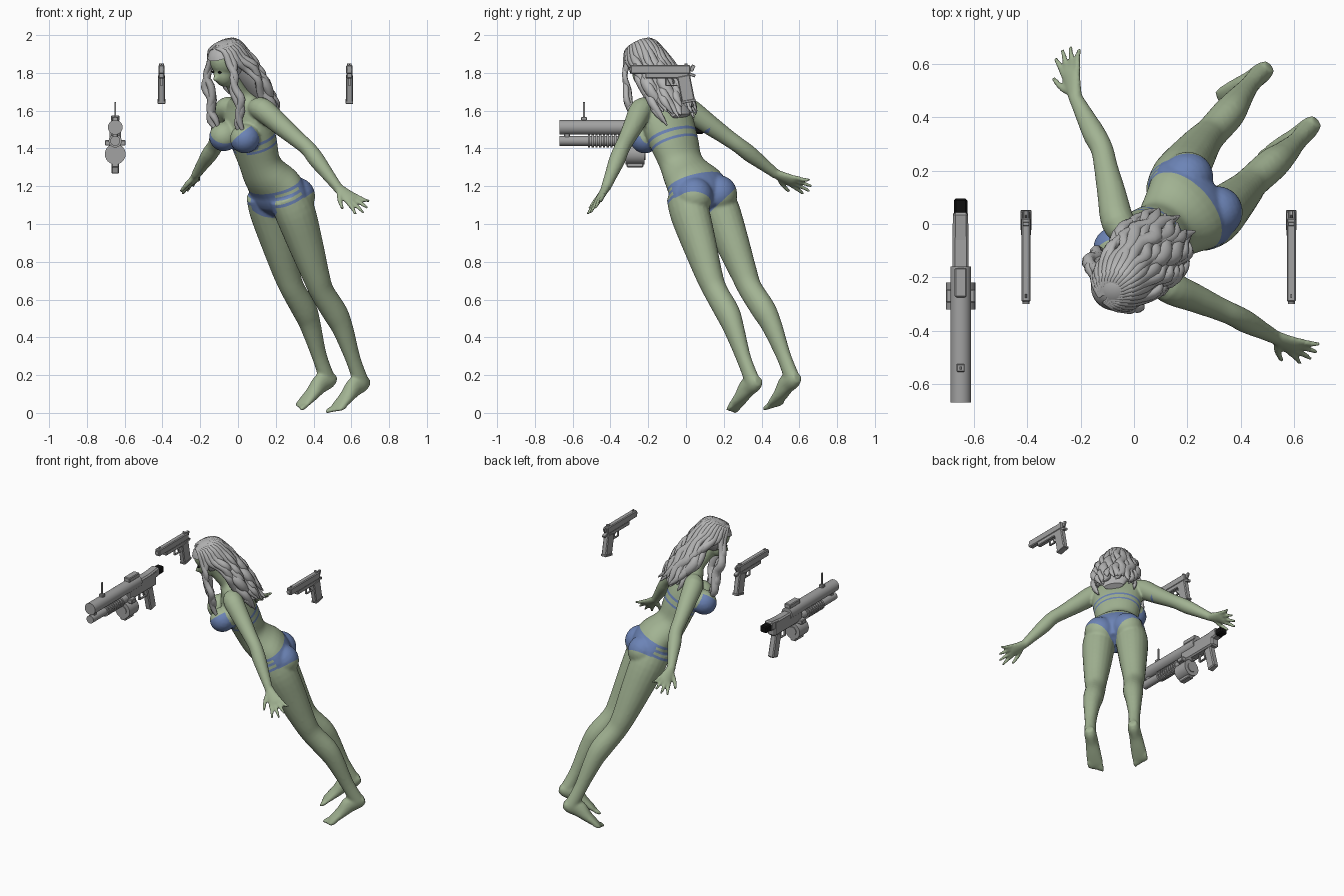
import bpy, bmesh, math, random
from mathutils import Vector, Matrix

random.seed(4)
if "Cube" in bpy.data.objects:
    bpy.data.objects.remove(bpy.data.objects["Cube"])


def material(name, rgb):
    m = bpy.data.materials.new(name)
    m.use_nodes = True
    m.diffuse_color = (*rgb, 1)
    m.node_tree.nodes["Principled BSDF"].inputs["Base Color"].default_value = (*rgb, 1)
    return m


skin = material("green skin", (.36, .45, .29))
cloth = material("blue cloth", (.15, .23, .47))
hair = material("grey hair", (.46, .46, .46))
steel = material("grey steel", (.36, .36, .36))
black = material("black rubber", (.005, .005, .005))

# Leaning body frame: x = figure's left, -y = its front, z = up its spine
up = Vector((-.33, -.36, .87)).normalized()
left = Vector((.62, -.78, 0))
left = (left - up * left.dot(up)).normalized()
fwd = left.cross(up)
frame = Matrix((left, -fwd, up)).transposed().to_4x4()
frame.translation = (.2, .06, 1.18)
to_local = frame.inverted()


def finish(name, bm, mat, matrix=None, angle=60):
    bmesh.ops.recalc_face_normals(bm, faces=bm.faces)
    me = bpy.data.meshes.new(name)
    bm.to_mesh(me)
    bm.free()
    ob = bpy.data.objects.new(name, me)
    bpy.context.collection.objects.link(ob)
    me.materials.append(mat)
    if matrix:
        ob.matrix_world = matrix
    bpy.ops.object.select_all(action='DESELECT')
    ob.select_set(True)
    bpy.context.view_layer.objects.active = ob
    bpy.ops.object.shade_smooth_by_angle(angle=math.radians(angle))
    return ob


def tube(bm, stations, ref=(1, 0, 0), sides=20, steps=4):
    """Loft through (x, y, z, width radius, depth radius) stations."""
    st = [Vector(s) for s in stations]
    path = []
    for i in range(len(st) - 1):
        p0, p1, p2, p3 = st[max(i - 1, 0)], st[i], st[i + 1], st[min(i + 2, len(st) - 1)]
        for k in range(steps):
            t = k / steps
            path.append(p1 + (p2 - p0) * .5 * t + (p0 * 2 - p1 * 5 + p2 * 4 - p3) * .5 * t * t
                        + (p1 * 3 - p0 - p2 * 3 + p3) * .5 * t ** 3)
    path.append(st[-1])
    rings = []
    for i, p in enumerate(path):
        tan = (path[min(i + 1, len(path) - 1)] - path[max(i - 1, 0)]).to_3d().normalized()
        a = Vector(ref)
        a = (a - tan * a.dot(tan)).normalized()
        b = tan.cross(a)
        rings.append([bm.verts.new(p.to_3d() + a * p[3] * math.cos(j * math.tau / sides)
                                   + b * p[4] * math.sin(j * math.tau / sides)) for j in range(sides)])
    for r, q in zip(rings, rings[1:]):
        for j in range(sides):
            bm.faces.new((r[j], r[j - 1], q[j - 1], q[j]))
    bm.faces.new(rings[0])
    bm.faces.new(rings[-1][::-1])


def ball(bm, loc, radii, seg=24):
    m = Matrix.Translation(loc) @ Matrix.Diagonal((*radii, 1))
    return bmesh.ops.create_uvsphere(bm, u_segments=seg, v_segments=seg // 2, radius=1, matrix=m)["verts"]


# Torso, neck and head
bm = bmesh.new()
tube(bm, [(0, .01, -.12, .1, .07), (0, .01, -.05, .185, .115), (0, .01, .03, .18, .12),
          (0, -.02, .12, .145, .108), (0, -.03, .2, .127, .098), (0, -.02, .3, .142, .105),
          (0, -.01, .4, .155, .105), (0, .005, .48, .155, .085), (0, .01, .54, .11, .062),
          (0, .01, .58, .055, .05), (0, 0, .64, .047, .047), (0, -.01, .73, .05, .05)], sides=32)
ball(bm, (0, .005, .8), (.078, .096, .092))
ball(bm, (0, -.05, .735), (.05, .052, .062))
ball(bm, (0, -.105, .745), (.012, .016, .016))
for s in (-1, 1):
    ball(bm, (s * .085, -.125, .4), (.078, .082, .078))
    ball(bm, (s * .085, .055, -.05), (.098, .1, .1))
    # Leg and foot
    tube(bm, [(s * .09, 0, -.01, .095, .11), (s * .105, -.005, -.12, .1, .112), (s * .113, -.02, -.3, .087, .095),
              (s * .12, -.035, -.48, .07, .074), (s * .12, -.035, -.58, .062, .066), (s * .125, -.008, -.72, .062, .068),
              (s * .132, -.003, -.82, .052, .058), (s * .138, -.015, -1.0, .036, .042), (s * .138, -.02, -1.14, .038, .045)])
    tube(bm, [(s * .136, .025, -1.15, .025, .025), (s * .136, -.01, -1.145, .037, .045), (s * .137, -.07, -1.135, .039, .052),
              (s * .139, -.14, -1.155, .045, .035), (s * .14, -.21, -1.17, .05, .021), (s * .14, -.235, -1.175, .046, .014)])
    for k in range(5):
        ball(bm, (s * (.104 + .019 * k), -.25 + .009 * k, -1.175), (.0125 - .0008 * k, .032, .014), 12)


# Arms and hands, placed in world space and brought into the body frame
def arm(shoulder, elbow, wrist, tip):
    sh, el, wr, tp = (to_local @ Vector(p) for p in (shoulder, elbow, wrist, tip))
    root = Vector((sh.x * .6, sh.y, sh.z))
    spots = ((root, .05), (sh, .062), (sh.lerp(el, .4), .054), (sh.lerp(el, .75), .045), (el, .042),
             (el.lerp(wr, .3), .043), (el.lerp(wr, .7), .033), (wr, .026))
    tube(bm, [(*p, r, r) for p, r in spots], ref=(0, 1, 0))
    run = tp - wr
    d = run.normalized()
    thumb = Vector((0, -1, 0))
    thumb = (thumb - d * thumb.dot(d)).normalized()
    at = lambda along, across: wr + run * along + thumb * across
    tube(bm, [(*at(-.05, 0), .026, .024), (*at(.2, 0), .034, .02), (*at(.45, 0), .043, .017),
              (*at(.56, 0), .038, .012)], ref=thumb)
    for k, reach in enumerate((.9, 1, .97, .84)):
        off = .033 - .022 * k
        tube(bm, [(*at(.45, off), .012, .012), (*at(.72, off * 1.4), .0115, .0115),
                  (*at(reach, off * 1.9), .008, .008)], ref=thumb, sides=10)
    tube(bm, [(*at(.12, .015), .016, .016), (*at(.3, .055), .014, .014), (*at(.55, .088), .009, .009)],
         ref=d, sides=10)


arm((.13, -.235, 1.615), (.37, -.34, 1.41), (.53, -.425, 1.2), (.68, -.495, 1.08))
arm((-.06, .005, 1.62), (-.12, .28, 1.425), (-.22, .475, 1.275), (-.255, .665, 1.195))

body = finish("body", bm, skin, frame)
fuse = body.modifiers.new("fuse", 'REMESH')
fuse.mode = 'VOXEL'
fuse.voxel_size = .008
soft = body.modifiers.new("soften", 'SMOOTH')
soft.iterations = 5
for m in ("fuse", "soften"):
    bpy.ops.object.modifier_apply(modifier=m)
body.data.materials.clear()
body.data.materials.append(skin)
body.data.materials.append(cloth)

# Swimsuit: cut its edges into the skin, then colour the faces inside
bands = ((.034, .05), (.003, .019), (-.03, -.014))
ribs = ((.292, .306), (.334, .35))
bm = bmesh.new()
bm.from_mesh(body.data)
cuts = [((0, 0, h), (0, 0, 1)) for pair in bands + ribs for h in pair]
for s in (-1, 1):
    cuts += [((0, 0, -.14), (-s * .85, 0, 1)), ((0, 0, -.14), (-s * .55, 0, 1)),
             ((s * .085, 0, .43), (-s * .7, 0, 1)), ((s * .1, 0, 0), (1, 0, 0))]
for co, no in cuts:
    bmesh.ops.bisect_plane(bm, geom=bm.verts[:] + bm.edges[:] + bm.faces[:], plane_co=co, plane_no=no)


def is_cloth(p):
    x, y, z = abs(p.x), p.y, p.z
    if x > .23:
        return False
    if z < .05:
        if y > .02:
            return z > -.14 + .55 * x
        if x > .1:
            return any(a < z < b for a, b in bands)
        return z > -.14 + .85 * x
    if y > -.12 and any(a < z < b for a, b in ribs):
        return True
    cup = (p - Vector((math.copysign(.085, p.x), -.125, .4))).length < .092
    return cup and y < -.085 and z - .43 + .7 * (.085 - x) < 0


for f in bm.faces:
    f.material_index = int(is_cloth(f.calc_center_median()))
    f.smooth = True
bm.to_mesh(body.data)
bm.free()

# Hair: cap, back volume and wavy locks
bm = bmesh.new()
cap = ball(bm, (0, .012, .798), (.1, .114, .102), 40)
bmesh.ops.delete(bm, geom=[v for v in cap if v.co.y < -.045 and v.co.z < .83], context='VERTS')
tube(bm, [(0, .05, .8, .09, .075), (0, .07, .7, .104, .07), (0, .09, .6, .112, .058),
          (0, .105, .5, .1, .045), (0, .11, .4, .06, .02)])
for k in range(21):
    a = math.radians(58 + 244 * k / 20)
    sx, cy = math.sin(a), -math.cos(a)
    front = cy < -.2
    end = .44 if front else .36 + random.uniform(0, .08)
    w = random.uniform(.016, .026)
    pts = [(.012 * sx, -.03 + .02 * cy, .893), (.07 * sx, .012 + .08 * cy, .872),
           (.1 * sx, .012 + .112 * cy, .8)]
    for j in range(1, 7):
        t = j / 6
        wave = .014 * math.sin(j * 2.1 + k * 1.7)
        y = -.05 - .1 * t if front else .04 + .085 * cy + .045 * t
        pts.append(((.108 + .02 * math.sin(t * 3)) * sx + wave, y + wave * .6, .8 + (end - .8) * t))
    size = [.006, .016, .02] + [w, w * 1.2, w * 1.3, w * 1.2, w, .004]
    tube(bm, [(*p, r, r * .75) for p, r in zip(pts, size)], ref=(-cy, sx, .01), sides=8, steps=3)
locks = finish("hair", bm, hair, frame)

# Eyes
bm = bmesh.new()
for s in (-1, 1):
    ball(bm, (s * .028, -.086, .775), (.012, .007, .007), 12)
eyes = finish("eyes", bm, black, frame)

# Rest the lowest toe on the ground
lift = -min((frame @ v.co).z for v in body.data.vertices)
for ob in (body, locks, eyes):
    ob.location.z += lift


def box(name, loc, size, mat=steel, tilt=0):
    bm = bmesh.new()
    bmesh.ops.create_cube(bm, size=1, matrix=Matrix.Diagonal((*size, 1)))
    bmesh.ops.bevel(bm, geom=bm.edges[:], offset=min(size) * .15, segments=1, affect='EDGES')
    return finish(name, bm, mat, Matrix.Translation(loc) @ Matrix.Rotation(math.radians(tilt), 4, 'X'), 30)


def rod(name, x, z, y0, y1, r, mat=steel, axis='X'):
    """Cylinder along y, or across x when axis is 'Y'."""
    bm = bmesh.new()
    bmesh.ops.create_cone(bm, cap_ends=True, segments=24, radius1=r, radius2=r, depth=y1 - y0)
    turn = Matrix.Rotation(math.pi / 2, 4, axis)
    return finish(name, bm, mat, Matrix.Translation((x, (y0 + y1) / 2, z)) @ turn, 30)


# Pair of pistols
for side, x in (("right", -.405), ("left", .59)):
    n = side + "_pistol_"
    box(n + "slide", (x, -.135, 1.818), (.034, .315, .046))
    box(n + "frame", (x, -.1, 1.785), (.03, .23, .03))
    rod(n + "muzzle", x, 1.818, -.3, -.28, .013)
    box(n + "grip", (x, .0, 1.715), (.036, .07, .145), tilt=11)
    box(n + "grip_base", (x, .014, 1.65), (.04, .075, .014), tilt=11)
    box(n + "beavertail", (x, .03, 1.79), (.024, .04, .016), tilt=-20)
    box(n + "hammer", (x, .034, 1.825), (.012, .02, .035), tilt=-25)
    box(n + "front_sight", (x, -.27, 1.845), (.006, .016, .01))
    box(n + "rear_sight", (x, .0, 1.845), (.024, .014, .01))
    box(n + "guard_bottom", (x, -.075, 1.733), (.012, .06, .007))
    box(n + "guard_front", (x, -.108, 1.755), (.012, .007, .045))
    box(n + "trigger", (x, -.07, 1.758), (.008, .008, .035), tilt=12)

# Launcher
x = -.65
rod("launcher_barrel", x, 1.512, -.67, -.16, .039)
rod("launcher_lower_tube", x, 1.44, -.67, -.2, .026)
for k in range(9):
    y = -.52 + .02 * k
    rod("launcher_pump_rib", x, 1.44, y, y + .012, .035)
box("launcher_barrel_bracket", (x, -.63, 1.475), (.03, .03, .06))
box("launcher_receiver", (x, -.14, 1.475), (.06, .3, .1))
box("launcher_stock", (x, -.01, 1.5), (.056, .11, .06), tilt=6)
box("launcher_butt_pad", (x, .06, 1.5), (.05, .07, .045), black)
box("launcher_rear_sight", (x, -.22, 1.56), (.045, .11, .03))
box("launcher_front_sight_base", (x, -.54, 1.557), (.03, .03, .02))
box("launcher_front_sight", (x, -.54, 1.6), (.01, .012, .09))
rod("launcher_drum", x, 1.37, -.32, -.22, .055)
rod("launcher_drum_pin", x, 1.37, -.325, -.215, .03)
box("launcher_drum_mount", (x, -.27, 1.43), (.11, .05, .03))
box("launcher_foregrip", (x, -.27, 1.315), (.04, .09, .03))
box("launcher_grip", (x, -.03, 1.35), (.042, .06, .16), tilt=14)
box("launcher_guard_bottom", (x, -.1, 1.375), (.014, .08, .008))
box("launcher_guard_front", (x, -.14, 1.4), (.014, .008, .055))
box("launcher_trigger", (x, -.095, 1.405), (.008, .009, .04), tilt=12)
